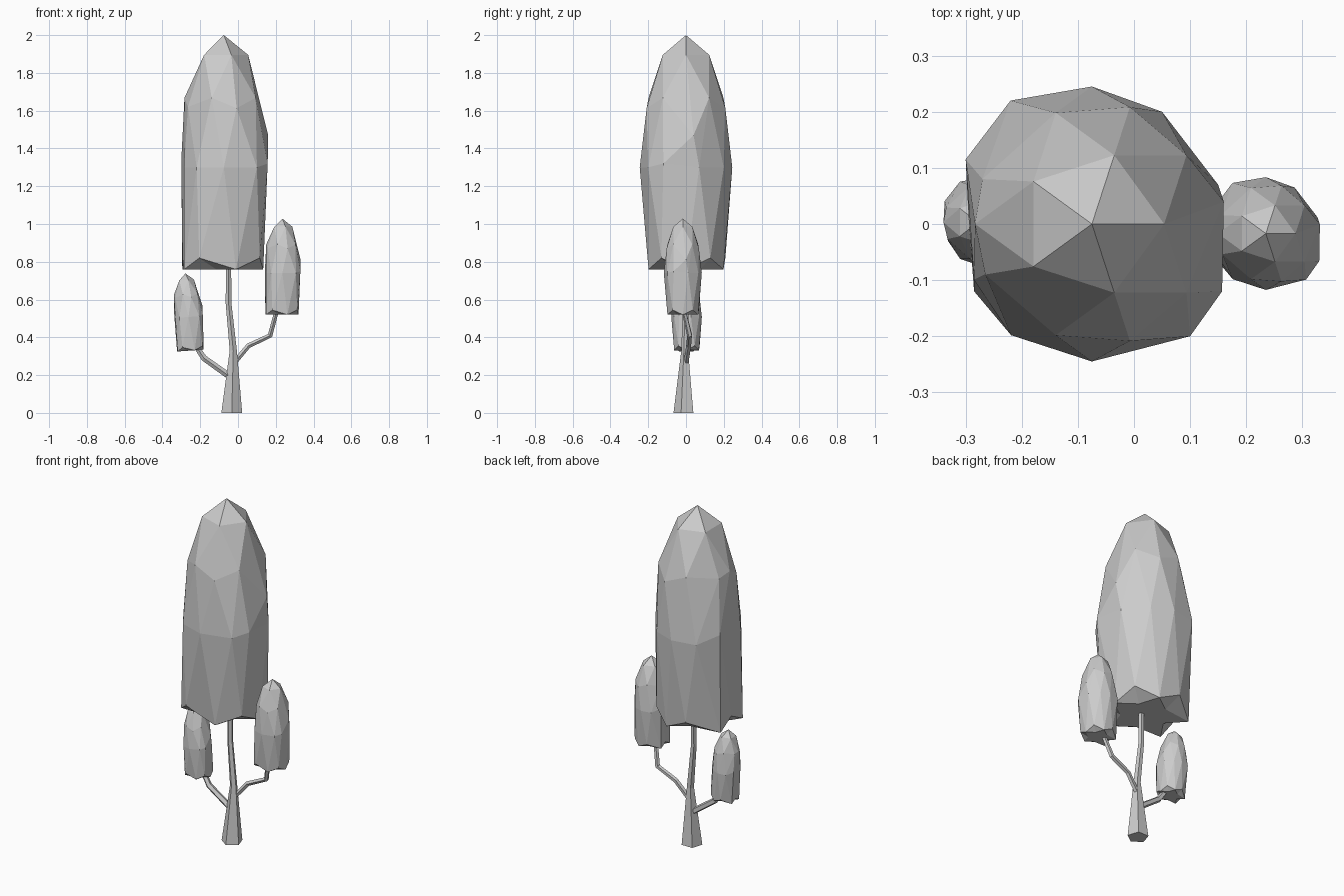
import bpy, bmesh, math
from mathutils import Vector

old = bpy.data.objects.get("Cube")
if old:
    bpy.data.objects.remove(old)

grey = bpy.data.materials.new("plain_grey")
grey.use_nodes = True
colour = (0.6, 0.6, 0.6, 1)
grey.diffuse_color = colour
grey.node_tree.nodes["Principled BSDF"].inputs["Base Color"].default_value = colour


def finish(name, bm):
    """Turn a bmesh into a flat shaded grey object."""
    bmesh.ops.recalc_face_normals(bm, faces=bm.faces[:])
    mesh = bpy.data.meshes.new(name)
    bm.to_mesh(mesh)
    bm.free()
    mesh.materials.append(grey)
    obj = bpy.data.objects.new(name, mesh)
    bpy.context.collection.objects.link(obj)
    return obj


def tube(name, stations, sides=5, level=False):
    """Tapered limb through stations of (x, y, z, radius)."""
    bm = bmesh.new()
    pts = [Vector(s[:3]) for s in stations]
    rings = []
    for i, p in enumerate(pts):
        along = pts[min(i + 1, len(pts) - 1)] - pts[max(i - 1, 0)]
        along = Vector((0, 0, 1)) if level else along.normalized()
        front = Vector((0, -1, 0))
        front = (front - along * front.dot(along)).normalized()
        side = along.cross(front)
        ring = []
        for k in range(sides):
            a = math.tau * k / sides
            ring.append(bm.verts.new(p + stations[i][3] * (front * math.cos(a) + side * math.sin(a))))
        rings.append(ring)
    for a, b in zip(rings, rings[1:]):
        for k in range(sides):
            n = (k + 1) % sides
            bm.faces.new((a[k], a[n], b[n], b[k]))
    bm.faces.new(rings[0])
    bm.faces.new(rings[-1])
    return finish(name, bm)


# Irregularities of the crown: (height, angle) on the unit sphere, then new x, y and z
NUDGES = [
    (0.45, 0, 0.235, 0.04, 0.71), (0.45, 144, -0.195, 0.08, 0.89),
    (0.45, 216, -0.19, -0.09, 0.86),
    (0, 18, 0.225, 0.07, 0.54), (0, 54, 0.125, 0.2, 0.54),
    (0, 126, -0.145, 0.22, 0.54), (0, 162, -0.225, 0.115, 0.58),
    (0, 198, -0.21, -0.1, 0.54), (0, 306, 0.175, -0.2, 0.54),
    (0, 342, 0.232, -0.12, 0.56),
    (-0.53, 144, -0.22, 0.1, 0), (-0.53, 216, -0.21, -0.12, 0),
    (-0.45, 252, -0.13, -0.19, 0.06), (-0.45, 324, 0.19, -0.13, 0.06),
]


def crown(name, place, scale, lean=0):
    """Tall faceted crown with a flattened underside."""
    bm = bmesh.new()
    bmesh.ops.create_icosphere(bm, subdivisions=2, radius=1)
    moved = []
    for h, deg, *new in NUDGES:
        r, a = math.sqrt(1 - h * h), math.radians(deg)
        target = Vector((r * math.cos(a), r * math.sin(a), h))
        moved.append((min(bm.verts, key=lambda v: (v.co - target).length), Vector(new)))
    for v in bm.verts:
        x, y, z = v.co
        height = 0.54 + 0.7 * z
        if z < -0.5:
            height = 0
        elif z < -0.2:
            height = 0.06
        v.co = (0.245 * x, 0.245 * y, height)
    for v, co in moved:
        v.co = co
    obj = finish(name, bm)
    obj.location = place
    obj.scale = (scale,) * 3
    obj.rotation_euler.y = math.radians(lean)


# Trunk and branches
tube("trunk", [(-0.033, -0.008, 0, 0.058), (-0.025, -0.005, 0.33, 0.02),
               (-0.05, 0, 0.58, 0.016), (-0.05, 0, 0.85, 0.014)], level=True)
tube("left_branch", [(-0.025, 0, 0.26, 0.014), (0.055, 0.015, 0.355, 0.014),
                     (0.17, 0.02, 0.41, 0.014), (0.21, -0.015, 0.56, 0.012)])
tube("right_branch", [(-0.04, -0.005, 0.19, 0.018), (-0.18, -0.01, 0.29, 0.017),
                      (-0.24, 0, 0.38, 0.014)])

# Crowns
crown("main_crown", (-0.075, 0, 0.76), 1)
crown("left_crown", (0.235, -0.017, 0.52), 0.41)
crown("right_crown", (-0.25, 0.003, 0.33), 0.33, lean=-4)
